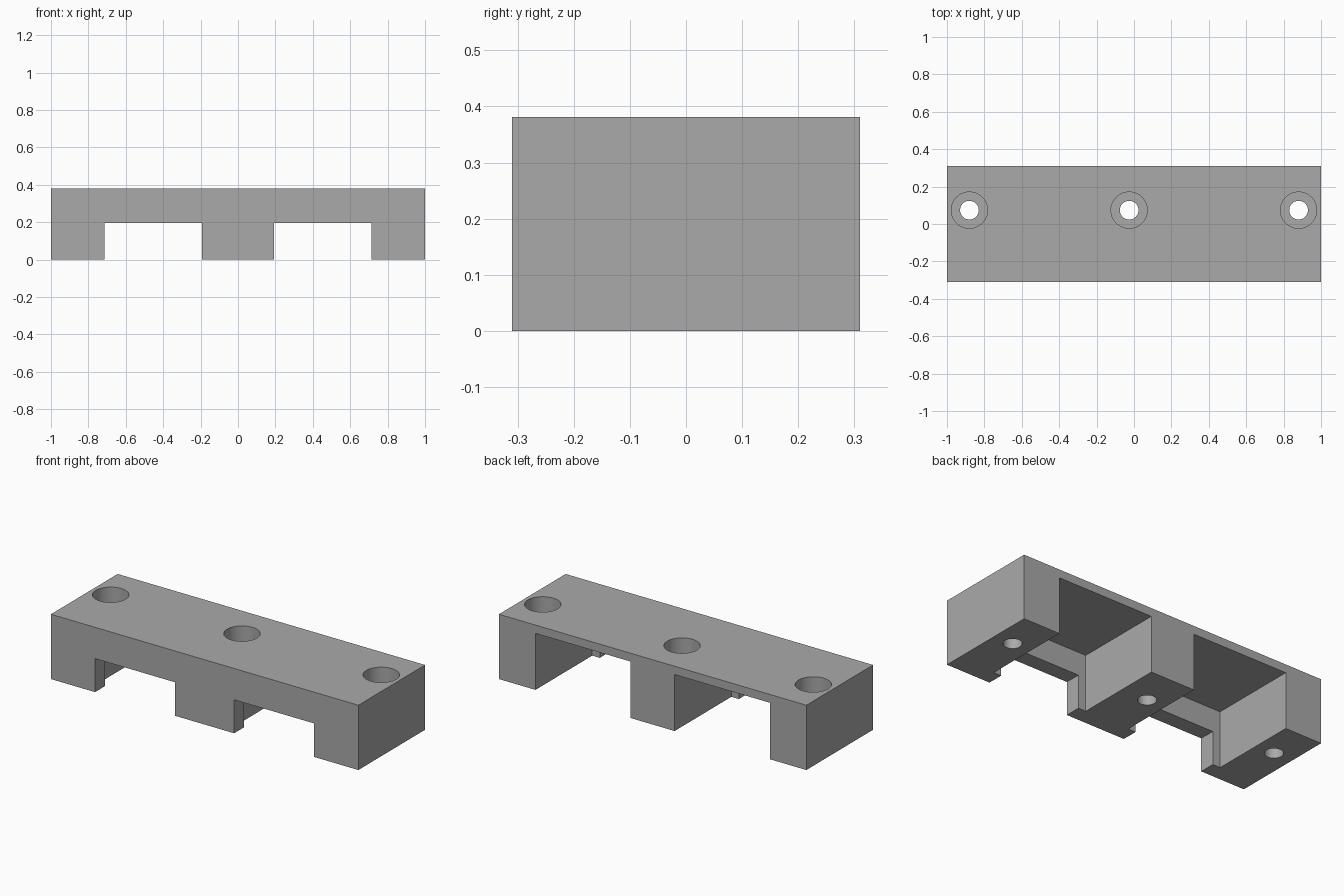
import bpy
from mathutils import Vector

if "Cube" in bpy.data.objects:
    bpy.data.objects.remove(bpy.data.objects["Cube"], do_unlink=True)

DEPTH, HEIGHT = 0.31, 0.381
WALL_BACK = -0.217   # inner face of the front wall

grey = bpy.data.materials.new("mid grey")
grey.use_nodes = True
colour = (0.4, 0.4, 0.4, 1)
grey.diffuse_color = colour
grey.node_tree.nodes["Principled BSDF"].inputs["Base Color"].default_value = colour


def box(name, low, high):
    low, high = Vector(low), Vector(high)
    bpy.ops.mesh.primitive_cube_add(size=1, location=(low + high) / 2)
    ob = bpy.context.object
    ob.name = name
    ob.scale = high - low
    bpy.ops.object.transform_apply(location=True, rotation=False, scale=True)
    return ob


def cylinder(name, x, y, radius, bottom, top):
    bpy.ops.mesh.primitive_cylinder_add(
        vertices=64, radius=radius, depth=top - bottom,
        location=(x, y, (bottom + top) / 2))
    ob = bpy.context.object
    ob.name = name
    return ob


def cut(target, cutter):
    mod = target.modifiers.new("cut", "BOOLEAN")
    mod.operation = "DIFFERENCE"
    mod.solver = "EXACT"
    mod.object = cutter
    bpy.context.view_layer.objects.active = target
    bpy.ops.object.modifier_apply(modifier=mod.name)
    bpy.data.objects.remove(cutter, do_unlink=True)


# Solid block
body = box("bracket_body", (-1, -DEPTH, 0), (1, DEPTH, HEIGHT))
body.data.materials.append(grey)

# Tall pockets open to the back and below, lower windows through the front wall
for side in (-1, 1):
    a, b = sorted((side * 0.143, side * 0.762))
    cut(body, box("pocket_cutter", (a, WALL_BACK, -0.1), (b, 0.5, 0.332)))
    a, b = sorted((side * 0.192, side * 0.713))
    cut(body, box("window_cutter", (a, -0.5, -0.1), (b, -0.1, 0.197)))

# Counterbored screw holes
for x in (-0.88, -0.026, 0.88):
    cut(body, cylinder("bore_cutter", x, 0.074, 0.097, 0.19, 0.5))
    cut(body, cylinder("hole_cutter", x, 0.074, 0.05, -0.1, 0.5))

# Round the shading of the holes, keep the block edges crisp
bpy.ops.object.select_all(action="DESELECT")
body.select_set(True)
bpy.context.view_layer.objects.active = body
bpy.ops.object.shade_smooth_by_angle(angle=0.52)
